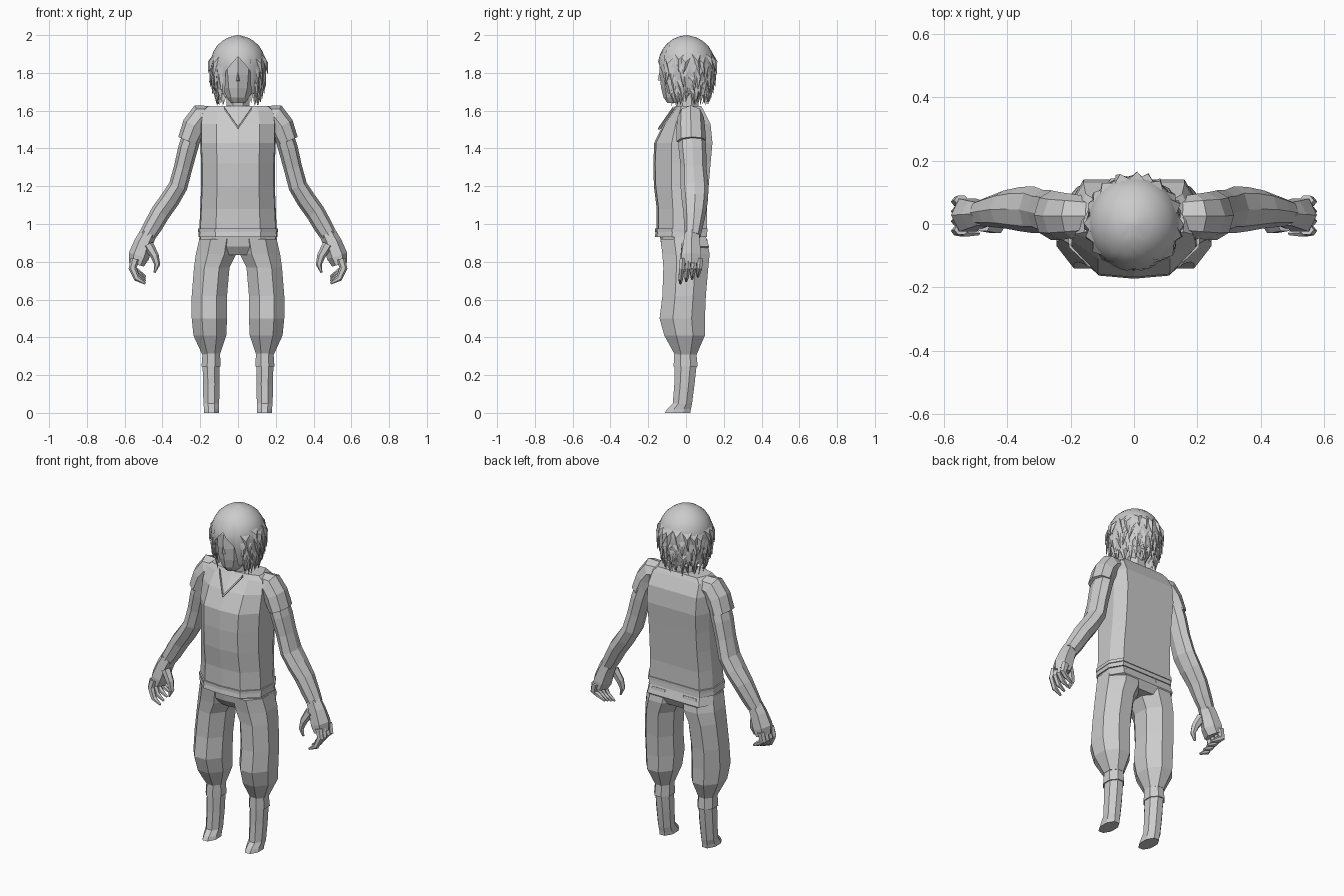
import bpy, bmesh, math, random
from mathutils import Vector

if "Cube" in bpy.data.objects:
    bpy.data.objects.remove(bpy.data.objects["Cube"])

random.seed(4)
grey = bpy.data.materials.new("plain grey")
grey.diffuse_color = (0.6, 0.6, 0.6, 1)
grey.use_nodes = True
grey.node_tree.nodes["Principled BSDF"].inputs["Base Color"].default_value = grey.diffuse_color


def finish(name, bm, mirror=False, smooth=False):
    bmesh.ops.recalc_face_normals(bm, faces=bm.faces)
    me = bpy.data.meshes.new(name)
    bm.to_mesh(me)
    bm.free()
    me.materials.append(grey)
    ob = bpy.data.objects.new(name, me)
    bpy.context.collection.objects.link(ob)
    if mirror:
        ob.modifiers.new("mirror", 'MIRROR')
    for p in me.polygons:
        p.use_smooth = smooth
    return ob


def add_loft(bm, rings, caps=True):
    vs = [[bm.verts.new(p) for p in r] for r in rings]
    n = len(vs[0])
    for a, b in zip(vs, vs[1:]):
        for i in range(n):
            j = (i + 1) % n
            bm.faces.new((a[i], a[j], b[j], b[i]))
    if caps:
        bm.faces.new(vs[0])
        bm.faces.new(vs[-1])


def loft(name, rings, mirror=False):
    bm = bmesh.new()
    add_loft(bm, rings)
    return finish(name, bm, mirror)


def box_ring(z, x0, x1, y0, y1, n=8):
    """Flat-fronted polygon filling the given rectangle."""
    k = 1 / math.cos(math.pi / n)
    return [((x0 + x1) / 2 + (x1 - x0) / 2 * k * math.cos((i + .5) * 2 * math.pi / n),
             (y0 + y1) / 2 + (y1 - y0) / 2 * k * math.sin((i + .5) * 2 * math.pi / n), z)
            for i in range(n)]


def torso_ring(z, w, yf, yb):
    half = [(w * .57, yf + .01), (w * .97, yf * .45), (w, yb - .07), (w * .8, yb)]
    return ([(0, yf, z)] + [(x, y, z) for x, y in half] + [(0, yb, z)]
            + [(-x, y, z) for x, y in reversed(half)])


def tube(pts, n=6):
    """Rings square to a path of (x, y, z, half width, half depth)."""
    P = [Vector(p[:3]) for p in pts]
    rings = []
    for i, p in enumerate(pts):
        t = P[min(i + 1, len(P) - 1)] - P[max(i - 1, 0)]
        side = t.cross(Vector((0, 1, 0))).normalized()
        depth = side.cross(t).normalized()
        rings.append([P[i] + side * p[3] * math.cos(a) + depth * p[4] * math.sin(a)
                      for a in (2 * math.pi * k / n for k in range(n))])
    return rings


# Shirt, hem and waistband
loft("shirt", [torso_ring(*r) for r in [
    (.97, .205, -.155, .11), (1.08, .2, -.155, .11), (1.2, .195, -.17, .12),
    (1.32, .195, -.173, .13), (1.43, .2, -.168, .14), (1.53, .2, -.12, .13),
    (1.6, .19, -.07, .095), (1.625, .16, -.055, .08)]])
loft("shirt_hem", [torso_ring(.958, .212, -.163, .115), torso_ring(.976, .212, -.163, .115)])
loft("waistband", [torso_ring(.932, .21, -.165, .112), torso_ring(.958, .208, -.16, .11)])

# V-neck edging lying on the chest
bm = bmesh.new()
A, B = Vector((.075, -.062, 1.622)), Vector((0, -.137, 1.515))
add_loft(bm, [[p + Vector(o) for o in ((0, 0, 0), (0, -.008, -.002), (0, -.012, -.014), (0, 0, -.014))]
              for p in (A, B)])
finish("collar", bm, True)

# Trousers
loft("trouser_seat", [torso_ring(.95, .2, -.14, .1), torso_ring(.88, .213, -.13, .122),
                      torso_ring(.835, .1, -.1, .1)])
loft("trouser_leg", [box_ring(*r) for r in [
    (.92, .0, .205, -.135, .112), (.84, .01, .223, -.125, .125), (.77, .045, .233, -.12, .118),
    (.62, .058, .245, -.125, .105), (.5, .058, .245, -.14, .1), (.41, .062, .236, -.115, .1),
    (.31, .095, .19, -.06, .057)]], True)
loft("trouser_cuff", [box_ring(.315, .095, .188, -.062, .055),
                      box_ring(.245, .092, .193, -.066, .062)], True)

# Lower legs and feet
loft("lower_leg", [box_ring(*r) for r in [
    (.26, .097, .187, -.06, .057), (.15, .097, .186, -.062, .045), (.05, .1, .183, -.07, .032),
    (.02, .1, .18, -.1, .026), (0, .1, .18, -.112, .024)]], True)

# Sleeves and arms
loft("sleeve", tube([(.13, .025, 1.575, .05, .06), (.195, .025, 1.565, .072, .07),
                     (.23, .025, 1.52, .066, .075), (.262, .028, 1.44, .058, .078)], 8), True)
loft("arm", tube([(.24, .03, 1.48, .05, .07), (.265, .034, 1.4, .052, .073), (.29, .04, 1.3, .049, .068),
                  (.317, .045, 1.2, .05, .074), (.36, .047, 1.13, .052, .07), (.41, .046, 1.06, .052, .06),
                  (.45, .04, .99, .05, .05), (.483, .035, .935, .044, .042)], 8), True)

# Hands with curled fingers
bm = bmesh.new()
add_loft(bm, tube([(.475, .032, .95, .045, .042), (.5, .03, .9, .05, .05),
                   (.525, .028, .83, .056, .06), (.537, .028, .785, .04, .058)]))
for i in range(4):
    y = -.018 + .031 * i
    d = .012 * i
    add_loft(bm, tube([(.545, y, .815, .024, .017), (.558, y - .004, .765, .021, .016),
                       (.535, y - .01, .712 + d, .017, .014), (.49, y - .012, .685 + d, .006, .006)]))
add_loft(bm, tube([(.475, .0, .89, .028, .026), (.44, -.01, .83, .022, .022),
                   (.428, -.014, .785, .016, .016), (.442, -.016, .742, .005, .006)]))
finish("hand", bm, True)

# Head and neck
loft("head", [box_ring(*r, 10) for r in [
    (1.64, -.035, .035, -.095, .0), (1.67, -.06, .06, -.115, .06), (1.72, -.08, .08, -.126, .09),
    (1.79, -.088, .088, -.134, .11), (1.87, -.09, .09, -.132, .11), (1.93, -.06, .06, -.09, .08)]])
loft("nose", [[(-.012, -.128, 1.755), (.012, -.128, 1.755), (0, -.15, 1.762)],
              [(-.006, -.13, 1.82), (.006, -.13, 1.82), (0, -.137, 1.82)]])
loft("neck", [box_ring(1.58, -.064, .064, -.05, .07), box_ring(1.7, -.058, .058, -.06, .06)])

# Hair: smooth cap with an arched opening over the face
PROFILE = [(1.6, .085), (1.66, .108), (1.72, .127), (1.78, .139), (1.86, .148), (1.91, .132),
           (1.95, .107), (1.98, .069), (1.993, .038), (2.0, 0)]


def radius(z):
    for (z0, r0), (z1, r1) in zip(PROFILE, PROFILE[1:]):
        if z <= z1:
            return r0 + (r1 - r0) * (z - z0) / (z1 - z0)
    return 0


def on_hair(t, z, out=0):
    r = radius(z) + out
    return Vector((r * math.sin(t), .003 - r * math.cos(t) * 1.03, z))


def hairline(t):
    a = abs(math.remainder(t, 2 * math.pi))
    return 1.885 - .1 * a / .62 if a < .62 else 1.69


bm = bmesh.new()
N = 40
levels = [.012, .05, .1, .18, .28, .4, .55, .7, .85, 1]
cols = [[bm.verts.new(on_hair(t, 2 - (2 - hairline(t)) * s)) for s in levels]
        for t in (2 * math.pi * i / N for i in range(N))]
top = bm.verts.new((0, .003, 2))
for i in range(N):
    a, b = cols[i], cols[(i + 1) % N]
    bm.faces.new((top, a[0], b[0]))
    for k in range(len(levels) - 1):
        bm.faces.new((a[k], a[k + 1], b[k + 1], b[k]))
finish("hair_cap", bm, smooth=True)

# Hair: layered pointed locks round the sides and back
bm = bmesh.new()
for z0, length, count, flare in [(1.89, .11, 20, .018), (1.83, .12, 24, .022),
                                 (1.77, .11, 24, .02), (1.715, .09, 28, .016)]:
    for i in range(count):
        t = 2 * math.pi * (i + random.uniform(-.25, .25)) / count
        if abs(math.remainder(t, 2 * math.pi)) < .72:
            continue
        w = 3.6 / count
        za = z0 + random.uniform(-.015, .015)
        zt = max(1.625, za - length * random.uniform(.75, 1.15))
        tip_t = t + random.uniform(-.12, .12)
        l, r = (bm.verts.new(on_hair(t + s * w, za, .001)) for s in (-1, 1))
        m = bm.verts.new(on_hair(t, (za + zt) / 2 + .02, .011))
        e = bm.verts.new(on_hair(tip_t, zt, flare))
        back = bm.verts.new(on_hair(t, (za + zt) / 2, -.004))
        for f in ((l, m, r), (l, e, m), (m, e, r), (l, back, e), (e, back, r), (l, r, back)):
            bm.faces.new(f)
finish("hair_locks", bm)
